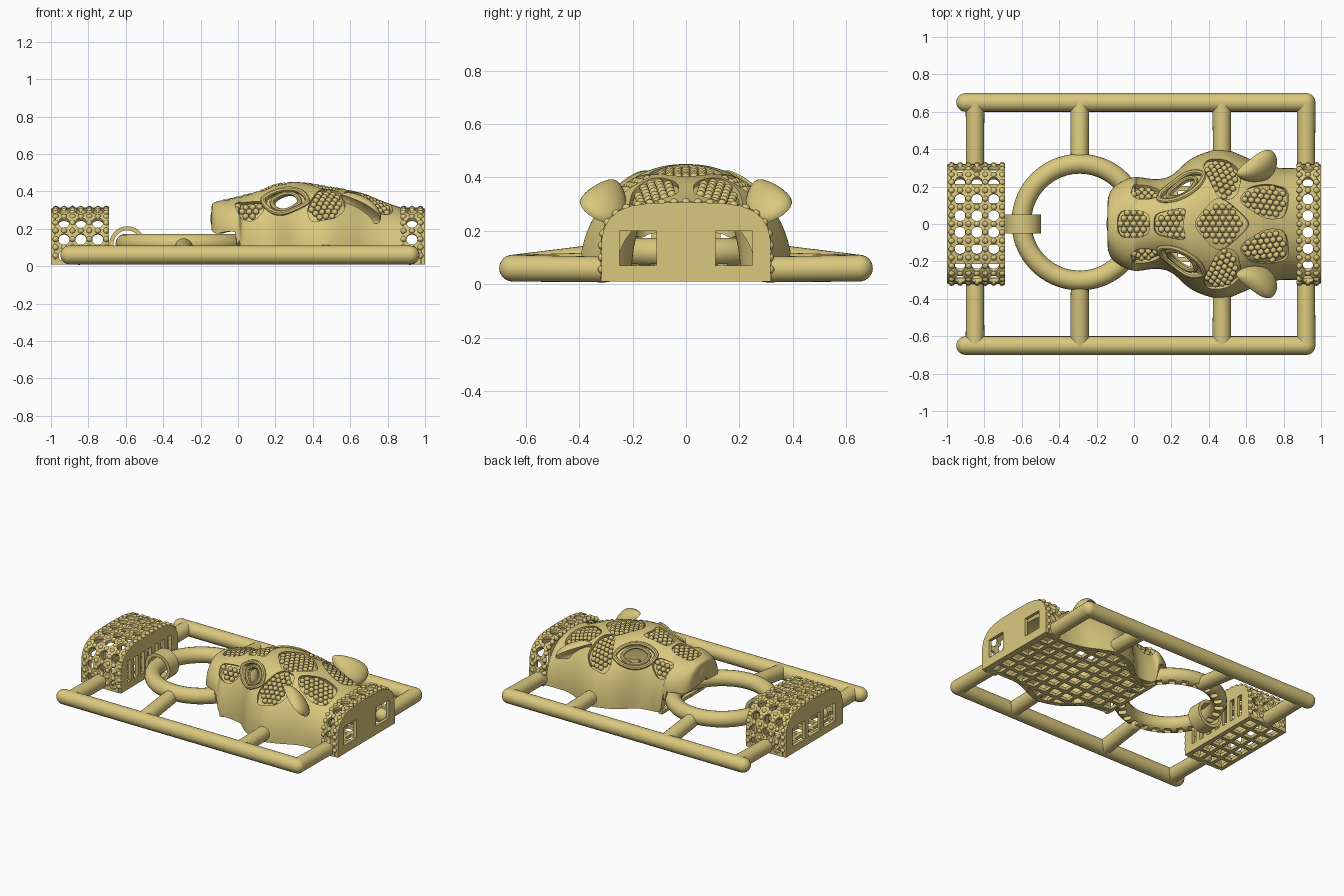
import bpy, bmesh, math
from mathutils import Vector, Matrix
from mathutils.bvhtree import BVHTree

if "Cube" in bpy.data.objects:
    bpy.data.objects.remove(bpy.data.objects["Cube"])

mat = bpy.data.materials.new("tan_wax")
mat.diffuse_color = (0.7, 0.58, 0.21, 1)
mat.use_nodes = True
mat.node_tree.nodes["Principled BSDF"].inputs["Base Color"].default_value = mat.diffuse_color

def add(name, bm_or_mesh):
    me = bm_or_mesh
    if isinstance(me, bmesh.types.BMesh):
        me = bpy.data.meshes.new(name)
        bm_or_mesh.to_mesh(me)
        bm_or_mesh.free()
    me.materials.clear()
    me.materials.append(mat)
    o = bpy.data.objects.new(name, me)
    bpy.context.collection.objects.link(o)
    return o

def bake(o):
    # turn curve or modifier stack into plain mesh
    dg = bpy.context.evaluated_depsgraph_get()
    me = bpy.data.meshes.new_from_object(o.evaluated_get(dg))
    me.transform(o.matrix_world)
    name = o.name
    bpy.data.objects.remove(o)
    return add(name, me)

def solidify(o, t, offset):
    m = o.modifiers.new("thick", 'SOLIDIFY')
    m.thickness, m.offset = t, offset

def cut(o, cutter):
    m = o.modifiers.new("cut", 'BOOLEAN')
    m.operation, m.solver, m.object = 'DIFFERENCE', 'MANIFOLD', cutter
    cutter.hide_render = True

def curve(name, loops, dims, bevel=0.0, extrude=0.0, M=Matrix()):
    c = bpy.data.curves.new(name, 'CURVE')
    c.dimensions = dims
    c.bevel_depth, c.extrude, c.bevel_resolution = bevel, extrude, 2
    if dims == '2D':
        c.fill_mode = 'BOTH'
    for pts in loops:
        s = c.splines.new('POLY')
        s.points.add(len(pts) - 1)
        for p, q in zip(s.points, pts):
            p.co = (q[0], q[1], q[2] if len(q) > 2 else 0, 1)
        s.use_cyclic_u = True
    o = bpy.data.objects.new(name, c)
    bpy.context.collection.objects.link(o)
    o.matrix_world = M
    bpy.context.view_layer.update()
    return bake(o)

def capsule(name, a, b, r1, r2):
    a, b = Vector(a), Vector(b)
    bm = bmesh.new()
    R = (b - a).to_track_quat('Z', 'Y').to_matrix().to_4x4()
    bmesh.ops.create_cone(bm, segments=24, radius1=r1, radius2=r2, depth=(b - a).length,
                          matrix=Matrix.Translation((a + b) / 2) @ R)
    for p, r in ((a, r1), (b, r2)):
        bmesh.ops.create_uvsphere(bm, u_segments=24, v_segments=12, radius=r, matrix=Matrix.Translation(p) @ R)
    return add(name, bm)

def box(bm, x0, x1, y0, y1, z0, z1):
    bmesh.ops.create_cube(bm, size=1, matrix=Matrix.Translation(((x0+x1)/2, (y0+y1)/2, (z0+z1)/2))
                          @ Matrix.Diagonal((x1-x0, y1-y0, z1-z0, 1)))

def bead(bm, p, r):
    bmesh.ops.create_icosphere(bm, subdivisions=2, radius=r, matrix=Matrix.Translation(p))

# Outer frame
for s in (-1, 1):
    capsule("frame_rail", (-0.90, s*.65, .06), (0.915, s*.65, .06), .05, .05)
    for x, y, z, r in ((-.85, .31, .055, .048), (-.29, .34, .10, .048), (.47, .36, .07, .048), (.92, .30, .055, .048)):
        capsule("frame_crossbar", (x, s*.65, .06), (x, s*y, z), .05, r)

# Ring with notched underside, and the small loop that holds it
bm = bmesh.new()
N, K = 72, 18
vs = [[bm.verts.new(((.312 + .053*math.cos(b)) * math.cos(a) - .29,
                     (.312 + .053*math.cos(b)) * math.sin(a) + .01, .12 + .053*math.sin(b)))
       for b in (2*math.pi*j/K for j in range(K))] for a in (2*math.pi*i/N for i in range(N))]
for i in range(N):
    for j in range(K):
        bm.faces.new((vs[i][j], vs[(i+1) % N][j], vs[(i+1) % N][(j+1) % K], vs[i][(j+1) % K]))
ring = add("ring", bm)
bm = bmesh.new()
for k in range(24):
    bmesh.ops.create_cube(bm, size=1, matrix=Matrix.Translation((-.29, .01, .07))
                          @ Matrix.Rotation(2*math.pi*(k+.5)/24, 4, 'Z')
                          @ Matrix.Translation((.312, 0, 0)) @ Matrix.Diagonal((.055, .04, .05, 1)))
notch = add("notch_cutter", bm)
cut(ring, notch)
bake(ring)
bpy.data.objects.remove(notch)
circ = lambda r: [(r*math.cos(math.pi*k/24), r*math.sin(math.pi*k/24)) for k in range(48)]
curve("ring_loop", [circ(.096), circ(.074)], '2D', extrude=.05,
      M=Matrix.Translation((-.592, 0, .117)) @ Matrix.Rotation(math.pi/2, 4, 'X'))

# Arched clasp boxes: pierced lattice, beads and end plates
half = [(.31, .01), (.308, .17), (.298, .21), (.278, .243), (.245, .27), (.2, .288), (.14, .297), (0, .302)]
prof = [Vector(p) for p in half] + [Vector((-y, z)) for y, z in half[-2::-1]]
lens = [(b - a).length for a, b in zip(prof, prof[1:])]
L = sum(lens)
def arch(s):
    s = min(max(s, 0), L)
    for a, b, l in zip(prof, prof[1:], lens):
        if s <= l:
            return a.lerp(b, s / l)
        s -= l
    return prof[-1]

def lattice(name, x0, x1, nc):
    n = round(L / .092)
    dx, ds = (x1 - x0) / nc, L / n
    bm = bmesh.new()
    for i in range(nc):
        for j in range(n):
            rows = [[], []]
            for k in range(16):
                c, s = math.cos(math.pi*k/8), math.sin(math.pi*k/8)
                m = max(abs(c), abs(s))
                for row, u, v in ((rows[0], c/m*dx/2, s/m*ds/2), (rows[1], c*.029, s*.029)):
                    p = arch((j+.5)*ds + v)
                    row.append(bm.verts.new((x0 + (i+.5)*dx + u, p.x, p.y)))
            for k in range(16):
                q = (k+1) % 16
                bm.faces.new((rows[0][k], rows[0][q], rows[1][q], rows[1][k]))
    bmesh.ops.remove_doubles(bm, verts=bm.verts, dist=1e-5)
    bmesh.ops.recalc_face_normals(bm, faces=bm.faces)
    o = add(name + "_lattice", bm)
    solidify(o, .022, 0)
    bake(o)
    bm = bmesh.new()
    for i in range(2*nc + 1):
        for j in range(1, 2*n):
            if not (i % 2 and j % 2):
                p = arch(j*ds/2)
                bead(bm, (x0 + i*dx/2, p.x*1.015, p.y*1.015), .017)
    add(name + "_beads", bm)

def rect(y0, y1, z0, z1):
    return [(y0, z0), (y1, z0), (y1, z1), (y0, z1)]
def end_plate(name, x, holes):
    M = Matrix(((0, 0, 1, x), (1, 0, 0, 0), (0, 1, 0, 0), (0, 0, 0, 1)))
    outline = [(p.x*1.025, p.y*1.02) for p in prof]
    curve(name, [outline] + holes, '2D', extrude=.011, M=M)

lattice("left_box", -.975, -.705, 3)
lattice("right_box", .885, .975, 1)
end_plate("left_box_outer_plate", -.989, [rect(c-.065, c+.065, .06, .19) for c in (-.17, 0, .17)])
end_plate("left_box_inner_plate", -.701, [rect(c-.02, c+.02, .06, .21) for c in [.075*k for k in range(-3, 4)]])
end_plate("right_box_plate", .989, [rect(-.25, -.11, .07, .2), rect(.11, .25, .07, .2)])

# Big cat head: arched sections (x, half width, top z, bottom z)
rows = [(-.138, .03, .25, .195), (-.14, .13, .325, .19), (-.115, .19, .345, .175), (-.05, .235, .36, .185),
        (0, .25, .372, .165), (.03, .25, .38, .04), (.12, .24, .405, .015), (.2, .26, .438, .015),
        (.3, .345, .45, .015), (.4, .388, .44, .015), (.48, .4, .425, .015), (.58, .365, .41, .015),
        (.68, .32, .385, .015), (.78, .30, .345, .015), (.88, .30, .31, .015)]
def section(t):
    i = min(int(t), len(rows) - 2)
    f = t - i
    P = [rows[min(max(i + k, 0), len(rows) - 1)] for k in (-1, 0, 1, 2)]
    return [.5*(2*b + (c-a)*f + (2*a-5*b+4*c-d)*f*f + (3*b-a-3*c+d)*f**3) for a, b, c, d in zip(*P)]
bm = bmesh.new()
NJ, grid = 80, []
for i in range((len(rows) - 1)*7 + 1):
    x, w, zt, zb = section(i / 7)
    line = []
    for j in range(NJ + 1):
        a = math.pi*j/NJ
        c, s = math.cos(a), max(math.sin(a), 0)
        line.append(bm.verts.new((x, w*math.copysign(abs(c)**.86, c), zb + (zt-zb)*s**.92)))
    grid.append(line)
for A, B in zip(grid, grid[1:]):
    for j in range(NJ):
        bm.faces.new((A[j], A[j+1], B[j+1], B[j]))
bm.normal_update()
tree = BVHTree.FromBMesh(bm)
inner = bm.copy()
for v, src in zip(inner.verts, [v.co - v.normal*.021 for v in bm.verts]):
    v.co = src
skin, lining = add("head_skin", bm), add("head_lining", inner)
solidify(skin, .025, -1)
solidify(lining, .015, -1)

def rounded(pts):
    for _ in range(2):
        pts = [a.lerp(b, f) for a, b in zip(pts, pts[1:] + pts[:1]) for f in (.2, .8)]
    return pts
def inside(p, poly):
    r = False
    for a, b in zip(poly, poly[1:] + poly[:1]):
        if (a.y > p.y) != (b.y > p.y) and p.x < (b.x-a.x)*(p.y-a.y)/(b.y-a.y) + a.x:
            r = not r
    return r
def local_frame(x, y, level):
    p, n, _, _ = tree.ray_cast(Vector((x, y, 1)), Vector((0, 0, -1)))
    e1 = n.cross(Vector((0, 0, 1))) if level else Vector((1, 0, 0)) - n*n.x
    e1.normalize()
    if e1.x < 0:
        e1 = -e1
    return p, n, e1, n.cross(e1)
cutters = []
def prism_cut(target, fr, poly, d=.06):
    p, n, e1, e2 = fr
    bm = bmesh.new()
    lo, hi = [[bm.verts.new(p + e1*q.x + e2*q.y + n*h) for q in poly] for h in (-d, d)]
    fs = [bm.faces.new(lo), bm.faces.new(hi)]
    fs += [bm.faces.new((lo[k-1], lo[k], hi[k], hi[k-1])) for k in range(len(lo))]
    bmesh.ops.recalc_face_normals(bm, faces=fs)
    cutters.append(add("cutter", bm))
    cut(target, cutters[-1])
def drop(fr, a, b):
    p, n, e1, e2 = fr
    return tree.ray_cast(p + e1*a + e2*b + n*.15, -n)[:2]

# Recessed coat spots filled with pearls
spots = [(.46, 0, 0, [(-.155, 0), (-.03, .135), (.03, .135), (.155, .02), (.155, -.02), (.03, -.135), (-.03, -.135)]),
         (.19, 0, 0, [(-.09, .05), (-.02, .07), (.09, .09), (.07, 0), (.09, -.09), (-.02, -.07), (-.09, -.05)]),
         (-.005, 0, 0, [(-.085, .07), (.03, .075), (.09, .05), (.09, -.05), (.03, -.075), (-.085, -.07)]),
         (.70, .125, 0, [(-.15, -.02), (.0, -.10), (.125, -.08), (.14, .09), (.03, .11), (-.09, .07)]),
         (.475, .265, 1, [(-.10, .12), (-.115, .03), (.0, -.15), (.10, -.12), (.10, .05), (.02, .12)]),
         (.06, .175, 1, [(-.085, -.055), (.065, -.065), (.085, .0), (.02, .07), (-.055, .055)])]
pearls = bmesh.new()
for x, y, level, pts in spots:
    for s in ((1, -1) if y else (1,)):
        fr = local_frame(x, s*y, level)
        poly = rounded([Vector((a, b*s)) for a, b in pts])
        prism_cut(skin, fr, poly)
        small = [q*.9 for q in poly]
        for r in range(-6, 7):
            for c in range(-6, 7):
                q = Vector(((c + .5*(r % 2))*.036, r*.031))
                if inside(q, small):
                    hit, n = drop(fr, q.x, q.y)
                    if hit:
                        bead(pearls, hit - n*.014, .017)
add("spot_pearls", pearls)

# Almond eyes: outer lid, inner lid and open pupil
def almond(a, b):
    return [Vector((a*math.cos(t), b*math.sin(t)*abs(math.sin(t))**.35))
            for t in (2*math.pi*(k+.5)/40 for k in range(40))]
for s in (-1, 1):
    fr = local_frame(.25, s*.205, 1)
    prism_cut(skin, fr, almond(.125, .072))
    prism_cut(lining, fr, almond(.08, .055), .09)
    for nm, a, b, r, h in (("outer_eyelid", .135, .08, .014, .0), ("inner_eyelid", .088, .06, .012, -.014)):
        loop = []
        for q in almond(a, b):
            hit, n = drop(fr, q.x, q.y)
            if hit:
                loop.append(hit + n*h)
        curve(nm, [loop], '3D', bevel=r)
bake(skin)
bake(lining)
for c in cutters:
    bpy.data.objects.remove(c)

# Nose and cupped ears
bm = bmesh.new()
bmesh.ops.create_uvsphere(bm, u_segments=24, v_segments=16, radius=1, matrix=Matrix.Translation((-.117, 0, .255))
                          @ Matrix.Diagonal((.03, .07, .068, 1)))
add("nose", bm)
for s in (-1, 1):
    e1 = Vector((.78, 0, -.62)).normalized()
    e3 = e1.cross(Vector((.2, .9, .3))).normalized()
    e2 = e3.cross(e1)
    bm = bmesh.new()
    bmesh.ops.create_uvsphere(bm, u_segments=32, v_segments=20, radius=1)
    for v in bm.verts:
        a, b, c = v.co
        c = c if c > 0 else -c*.6
        p = Vector((.655, .305, .31)) + e1*a*.125*(1 - .15*b) + e2*(b*.1*(.85 + .3*a) + .025*a) + e3*c*.06
        v.co = (p.x, s*p.y, p.z)
    bmesh.ops.recalc_face_normals(bm, faces=bm.faces)
    add("ear", bm)

# Open grids under the head and under the left box
def halfw(x):
    for a, b in zip(rows[4:], rows[5:]):
        if a[0] <= x <= b[0]:
            return a[1] + (b[1]-a[1])*(x-a[0])/(b[0]-a[0]) - .012
    return .3
bm = bmesh.new()
for k in range(11):
    x = .035 + .0935*k
    w = min(halfw(x - .012), halfw(x + .012))
    box(bm, x-.013, x+.013, -w, w, .01, .032)
for k in range(-3, 4):
    y = k*.095
    xs = [.02 + .01*i for i in range(97) if halfw(.02 + .01*i) > abs(y) + .013]
    box(bm, xs[0], xs[-1], y-.013, y+.013, .01, .032)
add("head_floor_grid", bm)
bm = bmesh.new()
for k in range(4):
    box(bm, -.99+.0915*k-.006, -.99+.0915*k+.02, -.31, .31, .01, .032)
for k in range(-3, 4):
    box(bm, -.99, -.70, k*.1-.013, k*.1+.013, .01, .032)
add("left_box_floor_grid", bm)

# Smooth shading with crisp edges
for o in bpy.context.scene.objects:
    o.select_set(True)
    bpy.context.view_layer.objects.active = o
bpy.ops.object.shade_smooth_by_angle(angle=math.radians(35))
